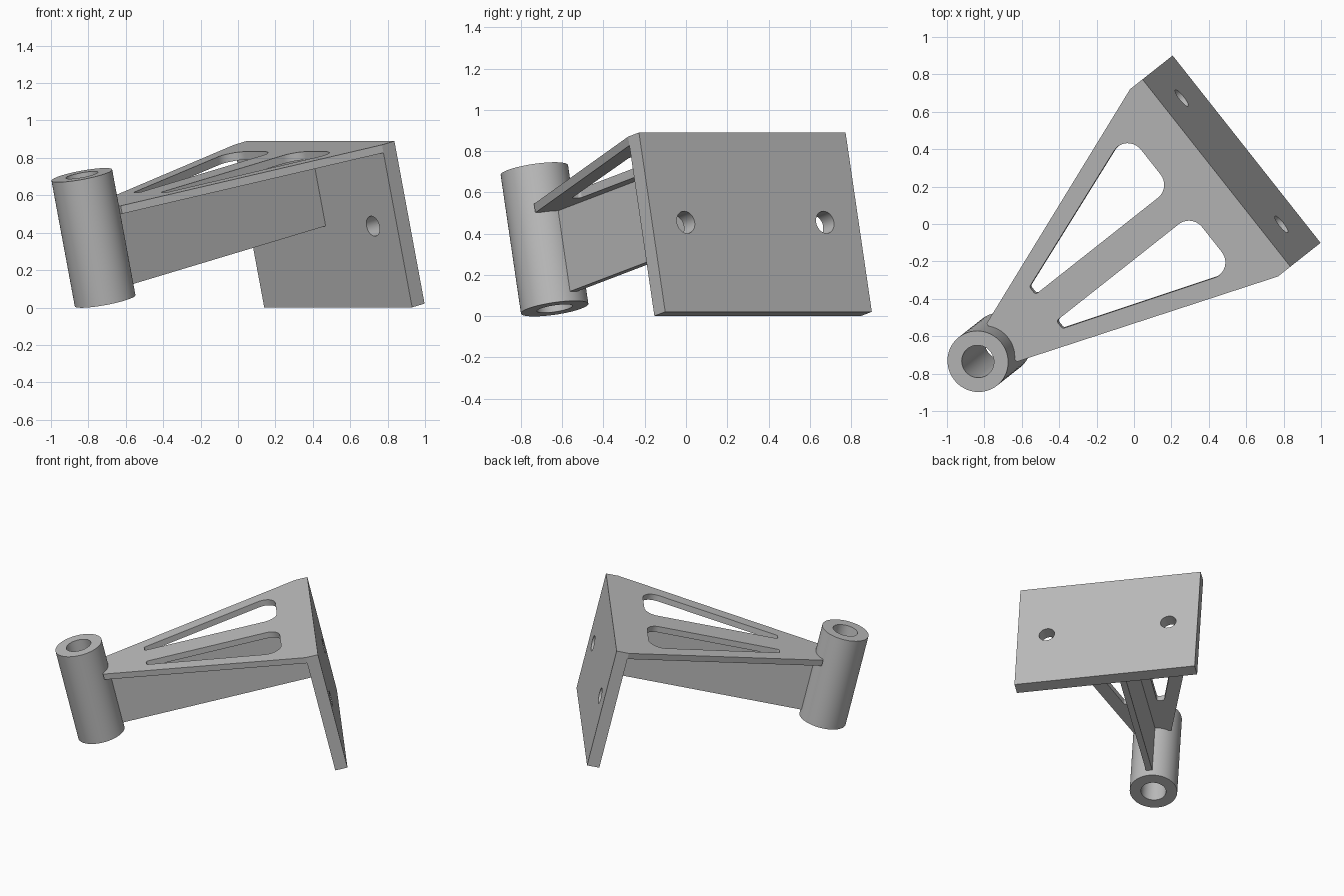
import bpy, bmesh, math
from mathutils import Matrix, Vector

if "Cube" in bpy.data.objects:
    bpy.data.objects.remove(bpy.data.objects["Cube"], do_unlink=True)

grey = bpy.data.materials.new("plain_grey")
grey.use_nodes = True
colour = (0.5, 0.5, 0.5, 1)
grey.diffuse_color = colour
grey.node_tree.nodes["Principled BSDF"].inputs["Base Color"].default_value = colour

# Tilted bracket frame: x along plate width, y from tube to plate, z along tube
FRAME = (Matrix.Translation((-0.835, -0.735, 0.708))
         @ Matrix.Rotation(math.radians(-51.7), 4, 'Z')
         @ Matrix.Rotation(math.radians(13.3), 4, 'X'))


def prism(name, outline, low, high, turn=Matrix()):
    """Extrude a closed outline between two heights, in the bracket frame."""
    bm = bmesh.new()
    base = bm.faces.new([bm.verts.new((x, y, low)) for x, y in outline])
    new = bmesh.ops.extrude_face_region(bm, geom=[base])["geom"]
    bmesh.ops.translate(bm, vec=(0, 0, high - low),
                        verts=[v for v in new if isinstance(v, bmesh.types.BMVert)])
    bm.transform(turn)
    bmesh.ops.recalc_face_normals(bm, faces=bm.faces)
    mesh = bpy.data.meshes.new(name)
    bm.to_mesh(mesh)
    bm.free()
    mesh.materials.append(grey)
    obj = bpy.data.objects.new(name, mesh)
    bpy.context.collection.objects.link(obj)
    obj.matrix_world = FRAME
    return obj


def box(x, y0, y1):
    return [(-x, y0), (x, y0), (x, y1), (-x, y1)]


def circle(radius, cx=0, cy=0, sides=64):
    steps = [math.tau * i / sides for i in range(sides)]
    return [(cx + radius * math.cos(a), cy + radius * math.sin(a)) for a in steps]


def rounded(corners, radii, steps=10):
    """Outline with each corner replaced by an arc."""
    points = []
    for i, radius in enumerate(radii):
        p = Vector(corners[i])
        a = (Vector(corners[i - 1]) - p).normalized()
        b = (Vector(corners[(i + 1) % len(corners)]) - p).normalized()
        half = a.angle(b) / 2
        centre = p + (a + b).normalized() * radius / math.sin(half)
        start = p + a * radius / math.tan(half) - centre
        sweep = start.angle_signed(p + b * radius / math.tan(half) - centre)
        for s in range(steps + 1):
            points.append(centre + Matrix.Rotation(-sweep * s / steps, 2) @ start)
    return points


def cut(obj, cutters):
    """Subtract the cutters, bake the result and remove them."""
    for c in cutters:
        c.hide_render = True
        mod = obj.modifiers.new("cut", 'BOOLEAN')
        mod.operation, mod.solver, mod.object = 'DIFFERENCE', 'EXACT', c
    bpy.context.view_layer.update()
    graph = bpy.context.evaluated_depsgraph_get()
    baked = bpy.data.meshes.new_from_object(obj.evaluated_get(graph))
    obj.modifiers.clear()
    obj.data = baked
    for c in cutters:
        bpy.data.objects.remove(c, do_unlink=True)


# Pivot tube with a through bore
tube = prism("pivot_tube", circle(0.165), -0.69, 0)
cut(tube, [prism("bore", circle(0.0875), -1, 1)])

# Mounting plate with two bolt holes
plate = prism("mounting_plate", box(0.638, 1.537, 1.624), -1.09, -0.197)
across = Matrix.Rotation(math.radians(90), 4, 'X')
cut(plate, [prism("bolt_hole", circle(0.055, side * 0.43, -0.644, 48), -2, -1, across)
            for side in (-1, 1)])

# Tapered arm with two rounded windows
arm = prism("tapered_arm", [(-0.13, 0.12), (0.13, 0.12), (0.638, 1.537), (-0.638, 1.537)],
            -0.241, -0.197)
windows = []
for side in (-1, 1):
    corners = [(side * x, y) for x, y in
               ((0.09, 0.43), (0.142, 0.43), (0.475, 1.378), (0.09, 1.378))]
    windows.append(prism("window", rounded(corners, (0.015, 0.015, 0.09, 0.09)), -0.5, 0.5))
cut(arm, windows)

# Stiffening rib under the arm
rib = prism("stiffening_rib", box(0.022, 0.13, 1.537), -0.643, -0.241)

bpy.ops.object.select_all(action='DESELECT')
for part in (tube, plate, arm, rib):
    part.select_set(True)
bpy.context.view_layer.objects.active = tube
bpy.ops.object.shade_smooth_by_angle(angle=math.radians(30))
